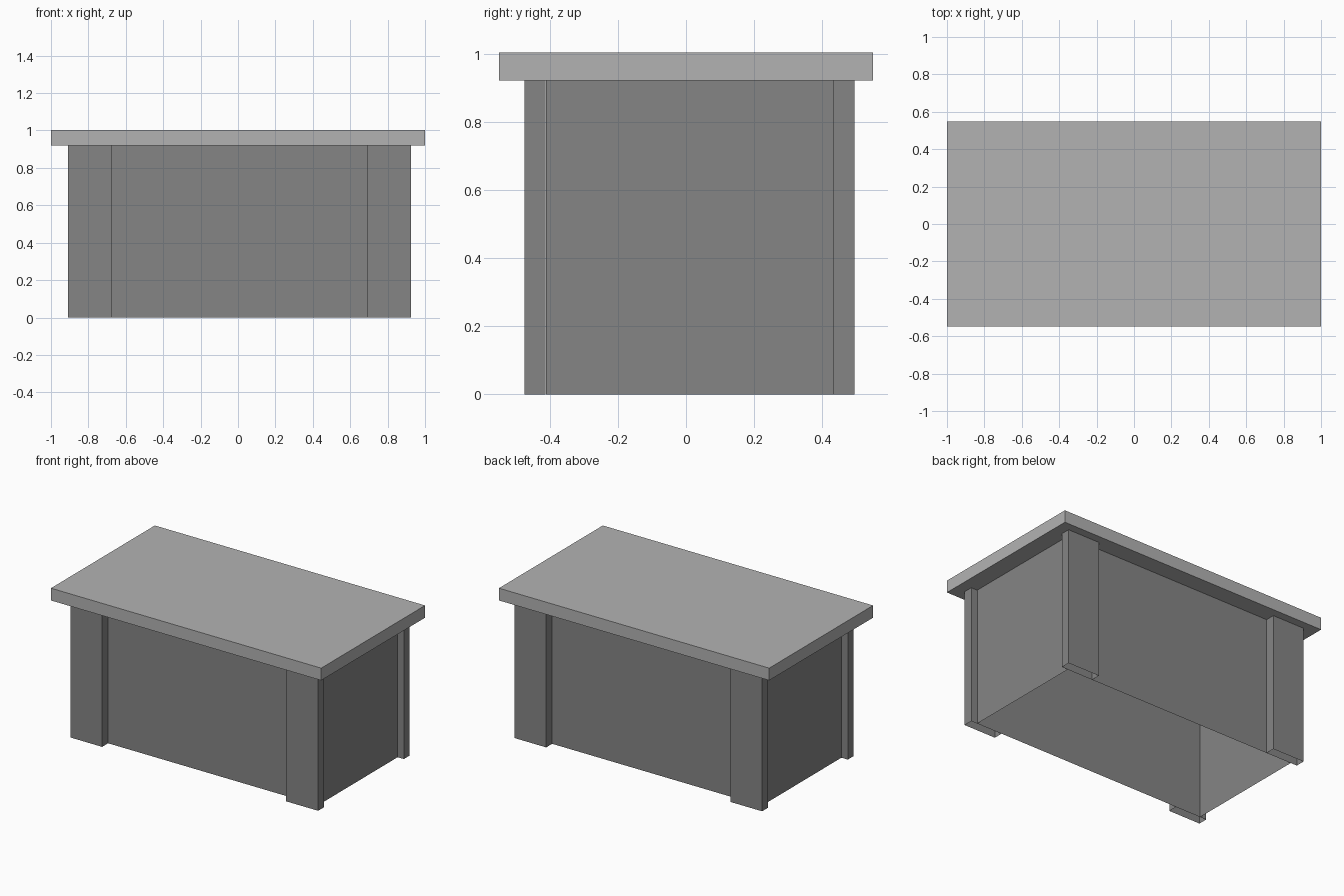
import bpy
import bmesh

old = bpy.data.objects.get("Cube")
if old:
    bpy.data.objects.remove(old, do_unlink=True)


def make_material(name, grey):
    mat = bpy.data.materials.new(name)
    mat.use_nodes = True
    color = (grey, grey, grey, 1.0)
    mat.diffuse_color = color
    mat.node_tree.nodes["Principled BSDF"].inputs["Base Color"].default_value = color
    return mat


def make_box(name, xs, ys, zs, mat, open_bottom=False):
    """Box between the given limits, optionally a thin shell open below."""
    bm = bmesh.new()
    bmesh.ops.create_cube(bm, size=1.0)
    for v in bm.verts:
        v.co = [lim[0] if c < 0 else lim[1] for c, lim in zip(v.co, (xs, ys, zs))]
    bmesh.ops.recalc_face_normals(bm, faces=bm.faces)
    if open_bottom:
        bottom = [f for f in bm.faces if f.normal.z < -0.5]
        bmesh.ops.delete(bm, geom=bottom, context='FACES_ONLY')
    mesh = bpy.data.meshes.new(name)
    bm.to_mesh(mesh)
    bm.free()
    mesh.materials.append(mat)
    obj = bpy.data.objects.new(name, mesh)
    bpy.context.collection.objects.link(obj)
    return obj


light_grey = make_material("light grey", 0.45)
dark_grey = make_material("dark grey", 0.235)

top_z, under_z = 1.003, 0.921

# Overhanging slab top
make_box("table_top", (-1, 1), (-0.549, 0.549), (under_z, top_z), light_grey)

# Thin-walled body, open underneath
make_box("body", (-0.862, 0.879), (-0.411, 0.431), (0, under_z), dark_grey, True)

# Corner posts, flat boards standing proud of the body
post_x = {"right": (-0.909, -0.674), "left": (0.689, 0.925)}
post_y = {"front": (-0.474, -0.412), "back": (0.432, 0.494)}
for side, xs in post_x.items():
    for end, ys in post_y.items():
        make_box(f"{end}_{side}_post", xs, ys, (0, under_z), dark_grey, True)
